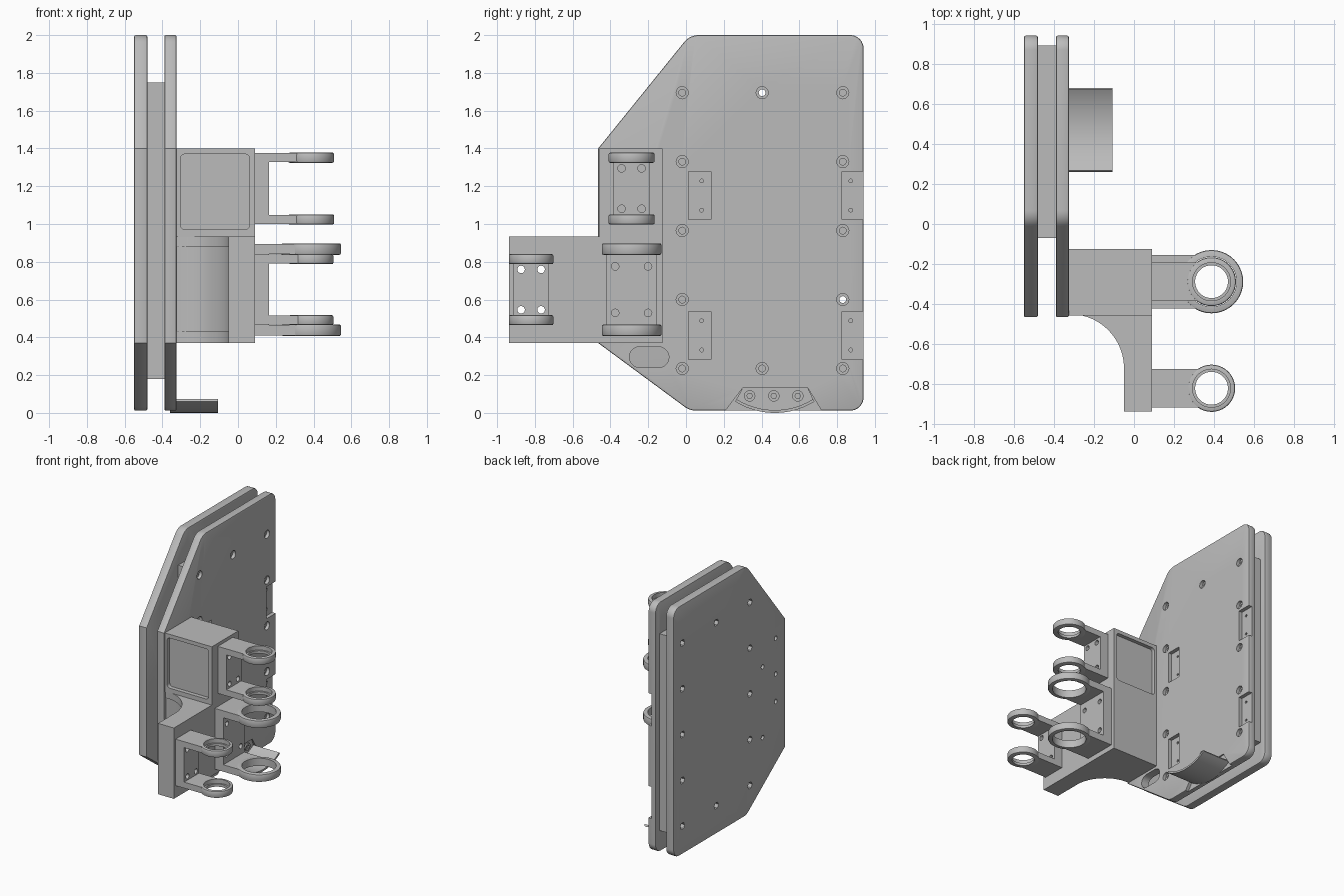
import bpy, bmesh, math
from mathutils import Vector

if "Cube" in bpy.data.objects:
    bpy.data.objects.remove(bpy.data.objects["Cube"])

grey = bpy.data.materials.new("grey")
grey.diffuse_color = (0.5, 0.5, 0.5, 1)
grey.use_nodes = True
grey.node_tree.nodes["Principled BSDF"].inputs["Base Color"].default_value = grey.diffuse_color


def prism(name, pts, axis, a, b):
    """Extrude a 2D outline along an axis: x takes (y,z), y takes (x,z), z takes (x,y)."""
    place = {"x": lambda p, t: (t, p[0], p[1]),
             "y": lambda p, t: (p[0], t, p[1]),
             "z": lambda p, t: (p[0], p[1], t)}[axis]
    bm = bmesh.new()
    lo = [bm.verts.new(place(p, a)) for p in pts]
    hi = [bm.verts.new(place(p, b)) for p in pts]
    n = len(pts)
    bm.faces.new(lo)
    bm.faces.new(hi)
    for i in range(n):
        j = (i + 1) % n
        bm.faces.new((lo[i], lo[j], hi[j], hi[i]))
    bmesh.ops.recalc_face_normals(bm, faces=bm.faces)
    me = bpy.data.meshes.new(name)
    bm.to_mesh(me)
    bm.free()
    ob = bpy.data.objects.new(name, me)
    bpy.context.collection.objects.link(ob)
    me.materials.append(grey)
    return ob


def rect(u0, u1, v0, v1):
    return [(u0, v0), (u1, v0), (u1, v1), (u0, v1)]


def arc(cu, cv, r, a0, a1, n):
    return [(cu + r * math.cos(math.radians(a0 + (a1 - a0) * i / n)),
             cv + r * math.sin(math.radians(a0 + (a1 - a0) * i / n))) for i in range(n + 1)]


def circle(u, v, r, n=32):
    return arc(u, v, r, 0, 360 * (n - 1) / n, n - 1)


def rounded(pts, radii, n=8):
    """Round each corner of an outline with its own radius."""
    out = []
    for i, (p, r) in enumerate(zip(pts, radii)):
        p = Vector(p)
        if r == 0:
            out.append(tuple(p))
            continue
        d0 = (Vector(pts[i - 1]) - p).normalized()
        d1 = (Vector(pts[(i + 1) % len(pts)]) - p).normalized()
        half = d0.angle(d1) / 2
        c = p + (d0 + d1).normalized() * r / math.sin(half)
        s, e = p + d0 * r / math.tan(half) - c, p + d1 * r / math.tan(half) - c
        out += [tuple(c + s.lerp(e, k / n).normalized() * r) for k in range(n + 1)]
    return out


def activate(ob):
    bpy.ops.object.select_all(action="DESELECT")
    ob.select_set(True)
    bpy.context.view_layer.objects.active = ob


def boolean(ob, tools, op="DIFFERENCE"):
    activate(ob)
    for t in tools:
        m = ob.modifiers.new("bool", "BOOLEAN")
        m.operation, m.object, m.solver = op, t, "EXACT"
        bpy.ops.object.modifier_apply(modifier=m.name)
        bpy.data.objects.remove(t)


def bevel(ob, width, seg=2, angle=60):
    activate(ob)
    m = ob.modifiers.new("bevel", "BEVEL")
    m.width, m.segments, m.limit_method = width, seg, "ANGLE"
    m.angle_limit = math.radians(angle)
    bpy.ops.object.modifier_apply(modifier=m.name)


# side plates and spacer
outline = rounded([(0.02, 0.012), (0.94, 0.012), (0.94, 2), (0.02, 2), (-0.465, 1.4), (-0.465, 0.37)],
                  [0.1, 0.07, 0.07, 0.1, 0, 0])
right_plate = prism("right_plate", outline, "x", -0.39, -0.325)
left_plate = prism("left_plate", outline, "x", -0.55, -0.48)
for p in (right_plate, left_plate):
    bevel(p, 0.008)
spacer = prism("spacer", rect(-0.07, 0.89, 0.18, 1.75), "x", -0.4805, -0.3895)

# screw holes with hexagonal recesses
holes = [(y, z) for y in (-0.02, 0.83) for z in (0.235, 0.6, 0.965, 1.33, 1.695)]
holes += [(0.403, 0.235), (0.403, 1.695)]
for y, z in holes:
    boolean(right_plate, [prism("c", circle(y, z, 0.032, 16), "x", -0.35, -0.3),
                          prism("c", circle(y, z, 0.018, 16), "x", -0.4, -0.34)])
    boolean(left_plate, [prism("c", circle(y, z, 0.028, 6), "x", -0.6, -0.52),
                         prism("c", circle(y, z, 0.018, 16), "x", -0.53, -0.47)])
for y, z in [(0.403, 1.695), (0.83, 0.6)]:
    boolean(spacer, [prism("c", circle(y, z, 0.018, 16), "x", -0.5, -0.3)])
for y, z in [(-0.345, 1.285), (-0.18, 1.12), (-0.345, 1.0), (-0.345, 0.78), (-0.18, 0.555)]:
    boolean(left_plate, [prism("c", circle(y, z, 0.018, 16), "x", -0.6, -0.5)])

# rectangular pockets with pin holes
for y0, y1 in ((0.013, 0.132), (0.825, 0.96)):
    for z0 in (0.283, 1.023):
        cuts = [prism("c", rect(y0, y1, z0, z0 + 0.255), "x", -0.355, -0.3)]
        cuts += [prism("c", circle(y0 + 0.07 if y0 < 0.5 else 0.872, z0 + d, 0.01, 10), "x", -0.37, -0.34)
                 for d in (0.05, 0.205)]
        boolean(right_plate, cuts)

# slot and lower recess
slot = arc(-0.145, 0.295, 0.055, -90, 90, 10) + arc(-0.245, 0.295, 0.055, 90, 270, 10)
boolean(right_plate, [prism("c", slot, "x", -0.42, -0.3),
                      prism("c", [(0.2, 0), (0.3, 0.132), (0.645, 0.132), (0.725, 0)], "x", -0.35, -0.3)])

# curved shelf with its screws
half = math.degrees(math.asin(0.21 / 0.3975))
shelf = prism("curved_shelf", arc(0.47, 0.3975, 0.3975, 270 - half, 270 + half, 20)
              + arc(0.47, 0.3975, 0.3825, 270 + half, 270 - half, 20), "x", -0.36, -0.107)
back = prism("shelf_back", arc(0.47, 0.3975, 0.39, 270 - half, 270 + half, 20)
             + [(0.645, 0.132), (0.3, 0.132)], "x", -0.36, -0.335)
for y in (0.337, 0.465, 0.592):
    screw = prism("shelf_screw", circle(y, 0.09, 0.03, 20), "x", -0.34, -0.326)
    boolean(screw, [prism("c", circle(y, 0.09, 0.015, 6), "x", -0.334, -0.3)])

# upper housing block with front and back pockets
upper = prism("upper_block", rect(-0.326, 0.09, -0.458, -0.125), "z", 0.93, 1.4)
pocket = rounded(rect(-0.305, 0.062, 0.97, 1.37), [0.025] * 4, 5)
boolean(upper, [prism("c", pocket, "y", -0.5, -0.425), prism("c", pocket, "y", -0.155, -0.1)])

# lower block with curved forward arm
lower = prism("lower_block_and_arm",
              [(-0.326, -0.125), (0.09, -0.125), (0.09, -0.937), (-0.05, -0.937)]
              + arc(-0.32, -0.72, 0.27, 0, 90, 20) + [(-0.326, -0.45)], "z", 0.37, 0.935)
boolean(lower, [prism("c", circle(-0.32, -0.72, 0.278, 64), "z", 0.43, 0.88)])


# forked brackets with a pair of rings
def bracket(name, cy, z0, z1, t, w, r, bore, lip, dy, dz):
    cx = 0.387
    ob = prism(name, [(0.089, z0), (cx, z0), (cx, z0 + t), (0.165, z0 + t),
                      (0.165, z1 - t), (cx, z1 - t), (cx, z1), (0.089, z1)], "y", cy - w, cy + w)
    rings = []
    for a in (z0, z1 - t):
        ring = prism("c", circle(cx, cy, r, 40), "z", a - 0.003, a + t + 0.003)
        bevel(ring, 0.009)
        rings.append(ring)
    boolean(ob, rings, "UNION")
    cuts = [prism("c", circle(cx, cy, lip, 40), "z", z0 - 0.1, z1 + 0.1)]
    if bore > lip:
        cuts += [prism("c", circle(cx, cy, bore, 40), "z", a + 0.018, a + t + 0.05)
                 for a in (z0, z1 - t)]
    zm = (z0 + z1) / 2
    pins = [(cy + sy * dy, zm + sz * dz) for sy in (-1, 1) for sz in (-1, 1)]
    cuts += [prism("c", circle(y, z, 0.02, 16), "x", 0.05, 0.2) for y, z in pins]
    boolean(ob, cuts)
    return pins


bracket("upper_bracket", -0.288, 1.0, 1.375, 0.048, 0.095, 0.122, 0.095, 0.082, 0.053, 0.107)
bracket("middle_bracket", -0.288, 0.41, 0.895, 0.055, 0.133, 0.158, 0.125, 0.125, 0.087, 0.123)
arm_pins = bracket("front_bracket", -0.82, 0.467, 0.838, 0.048, 0.095, 0.118, 0.095, 0.082, 0.053, 0.107)
boolean(lower, [prism("c", circle(y, z, 0.02, 16), "x", -0.1, 0.12) for y, z in arm_pins])

# smooth rounded surfaces, keep hard edges
for ob in list(bpy.context.scene.objects):
    activate(ob)
    bpy.ops.object.shade_smooth_by_angle(angle=math.radians(30))
